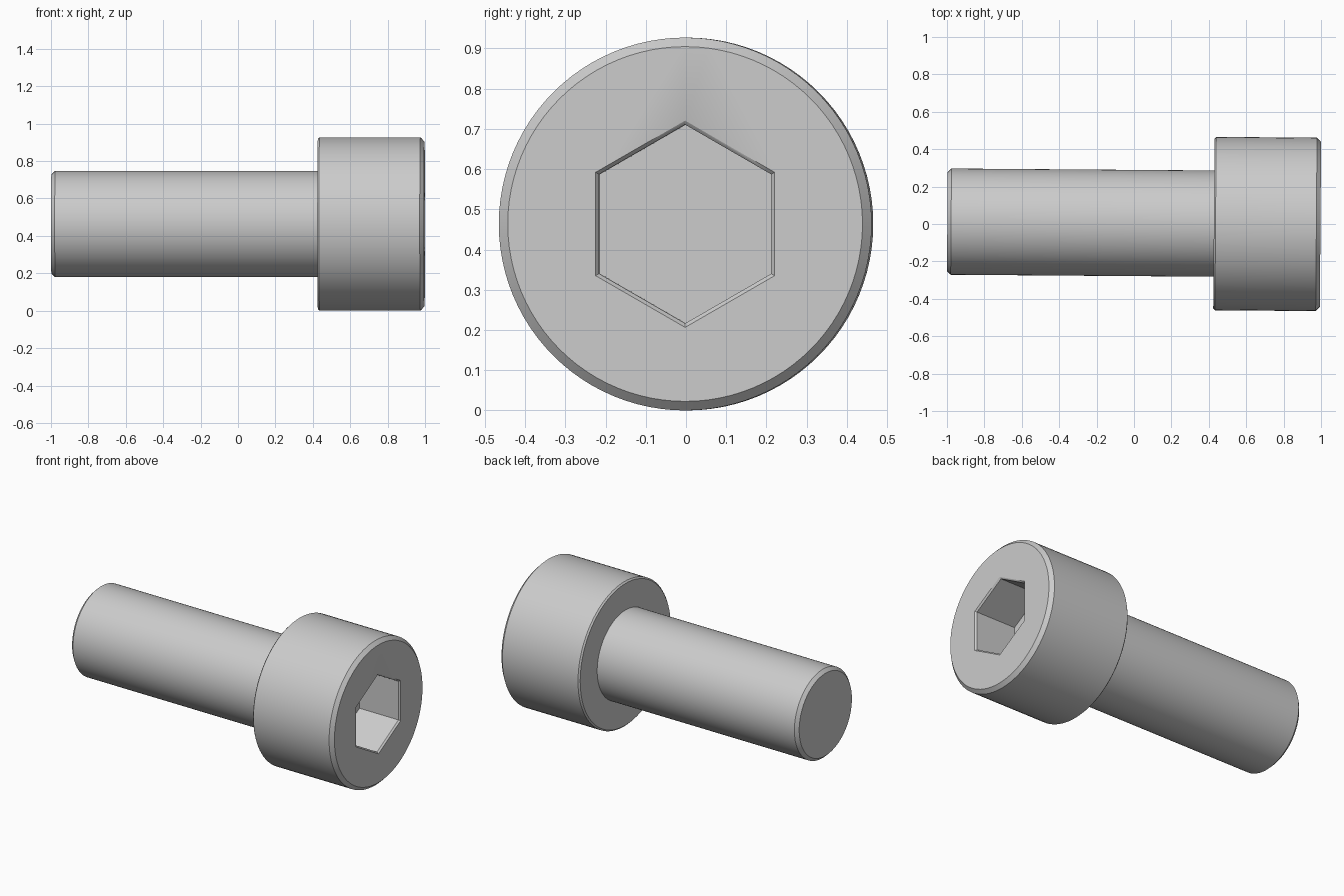
import bpy, bmesh
from math import pi, cos, sin
from mathutils import Matrix

if "Cube" in bpy.data.objects:
    bpy.data.objects.remove(bpy.data.objects["Cube"])

R, SIDES = 0.4635, 96   # head radius, roundness
PIVOT = 0.71            # middle of the head along x
TILT = -0.0075          # the screw lies very slightly turned about z


def lathe(name, profile, sides):
    """Closed solid of revolution about x from (x, radius) points."""
    bm = bmesh.new()
    rings = []
    for x, r in profile:
        angles = [2 * pi * i / sides for i in range(sides)]
        rings.append([bm.verts.new((x - PIVOT, r * sin(a), r * cos(a))) for a in angles])
    for a, b in zip(rings, rings[1:]):
        for i in range(sides):
            j = (i + 1) % sides
            bm.faces.new((a[i], a[j], b[j], b[i]))
    bm.faces.new(rings[0])
    bm.faces.new(rings[-1])
    bmesh.ops.recalc_face_normals(bm, faces=bm.faces[:])
    bm.transform(Matrix.Translation((PIVOT, 0, R)) @ Matrix.Rotation(TILT, 4, 'Z'))
    mesh = bpy.data.meshes.new(name)
    bm.to_mesh(mesh)
    bm.free()
    obj = bpy.data.objects.new(name, mesh)
    bpy.context.collection.objects.link(obj)
    return obj


# Shank and chamfered cylindrical head in one profile
screw = lathe("socket_head_screw", [
    (-0.998, 0.264), (-0.978, 0.284), (0.427, 0.284),
    (0.427, 0.454), (0.436, R), (0.975, R), (0.997, 0.441)], SIDES)

# Hexagonal socket with a small chamfer at its mouth
cutter = lathe("socket_cutter", [
    (0.71, 0.247), (0.987, 0.247), (0.997, 0.257), (1.02, 0.280)], 6)
cutter.hide_render = True

cut = screw.modifiers.new("socket", 'BOOLEAN')
cut.operation = 'DIFFERENCE'
cut.solver = 'EXACT'
cut.object = cutter
bpy.context.view_layer.objects.active = screw
screw.select_set(True)
bpy.ops.object.modifier_apply(modifier=cut.name)
bpy.data.objects.remove(cutter)

# Smooth round walls, crisp chamfers
bpy.ops.object.shade_smooth_by_angle(angle=pi / 6)
